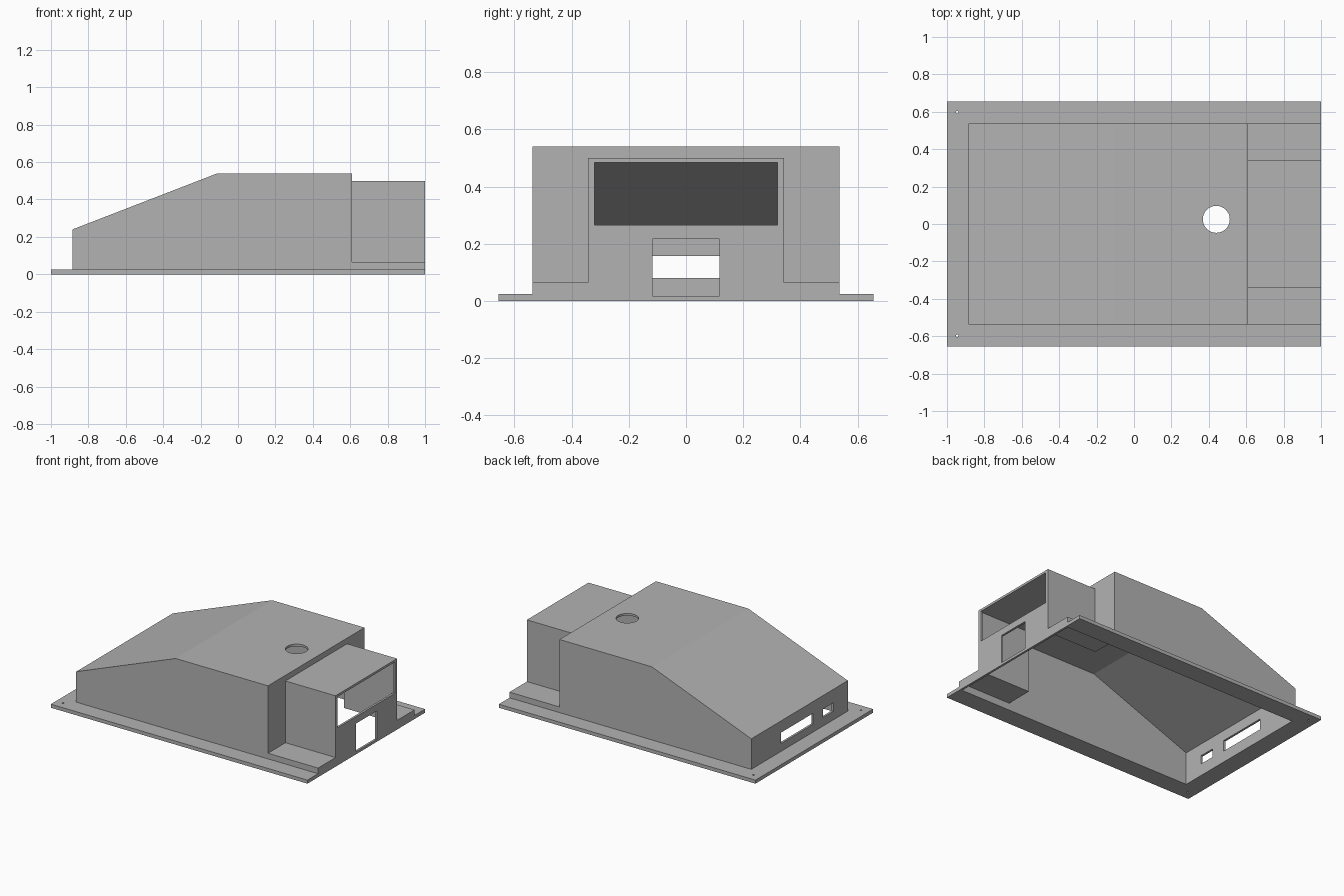
import bpy
import bmesh
from mathutils import Matrix, Vector

cube = bpy.data.objects.get("Cube")
if cube:
    bpy.data.objects.remove(cube, do_unlink=True)

WALL = 0.015
HOUSING_Y = 0.537
BAY_Y = 0.343

grey = bpy.data.materials.new("plain grey")
grey.use_nodes = True
colour = (0.45, 0.45, 0.45, 1)
grey.diffuse_color = colour
grey.node_tree.nodes["Principled BSDF"].inputs["Base Color"].default_value = colour


def add_object(name, bm):
    bmesh.ops.recalc_face_normals(bm, faces=bm.faces)
    mesh = bpy.data.meshes.new(name)
    bm.to_mesh(mesh)
    bm.free()
    mesh.materials.append(grey)
    obj = bpy.data.objects.new(name, mesh)
    bpy.context.collection.objects.link(obj)
    return obj


def prism(name, profile, half_y):
    """Extrude an x-z profile across y."""
    bm = bmesh.new()
    face = bm.faces.new([bm.verts.new((x, -half_y, z)) for x, z in profile])
    extruded = bmesh.ops.extrude_face_region(bm, geom=[face])["geom"]
    verts = [v for v in extruded if isinstance(v, bmesh.types.BMVert)]
    bmesh.ops.translate(bm, verts=verts, vec=(0, 2 * half_y, 0))
    return add_object(name, bm)


def box(name, low, high):
    low, high = Vector(low), Vector(high)
    bm = bmesh.new()
    place = Matrix.Translation((low + high) / 2) @ Matrix.Diagonal((high - low).to_4d())
    place[3][3] = 1
    bmesh.ops.create_cube(bm, size=1, matrix=place)
    return add_object(name, bm)


def drill(name, x, y, z, radius, sides):
    bm = bmesh.new()
    bmesh.ops.create_cone(bm, cap_ends=True, segments=sides, radius1=radius,
                          radius2=radius, depth=0.2,
                          matrix=Matrix.Translation((x, y, z)))
    return add_object(name, bm)


def combine(target, tool, operation):
    """Apply a boolean, then discard the tool."""
    mod = target.modifiers.new(operation, 'BOOLEAN')
    mod.operation = operation
    mod.solver = 'EXACT'
    mod.object = tool
    with bpy.context.temp_override(object=target, active_object=target):
        bpy.ops.object.modifier_apply(modifier=mod.name)
    bpy.data.objects.remove(tool, do_unlink=True)


# Outer form: flange, sloped housing, low step and raised end bay
shell = box("enclosure_shell", (-1, -0.655, 0), (1, 0.655, 0.025))
solids = [
    prism("housing", [(-0.885, 0.01), (-0.885, 0.24), (-0.11, 0.54),
                      (0.61, 0.54), (0.61, 0.01)], HOUSING_Y),
    box("step", (0.5, -HOUSING_Y, 0.01), (1, HOUSING_Y, 0.065)),
    box("end_bay", (0.5, -BAY_Y, 0.01), (1, BAY_Y, 0.5)),
]
for solid in solids:
    combine(shell, solid, 'UNION')

# Hollow interior, open underneath
inner_y = HOUSING_Y - WALL
bay_y = BAY_Y - WALL
cavities = [
    prism("housing_cavity", [(-0.885 + WALL, -0.1), (-0.885 + WALL, 0.23),
                             (-0.107, 0.54 - WALL), (0.61 - WALL, 0.54 - WALL),
                             (0.61 - WALL, -0.1)], inner_y),
    box("step_cavity", (0.5, -inner_y, -0.1), (1 - WALL, inner_y, 0.065 - WALL)),
    box("bay_cavity", (0.5, -bay_y, -0.1), (1 - WALL, bay_y, 0.5 - WALL)),
]

# Openings in the end walls, the roof and the flange
openings = [
    box("upper_window", (0.95, -0.32, 0.265), (1.1, 0.32, 0.484)),
    box("lower_port", (0.95, -0.117, 0.018), (1.1, 0.117, 0.217)),
    box("wide_slot", (-0.95, -0.152, 0.08), (-0.8, 0.206, 0.157)),
    box("small_slot", (-0.95, -0.378, 0.085), (-0.8, -0.26, 0.145)),
    drill("roof_hole", 0.44, 0.025, 0.54, 0.072, 48),
]
for side in (-1, 1):
    openings.append(drill("screw_hole", -0.945, side * 0.597, 0, 0.007, 16))
for cutter in cavities + openings:
    combine(shell, cutter, 'DIFFERENCE')

# Flat faces throughout
for face in shell.data.polygons:
    face.use_smooth = False
    face.material_index = 0
